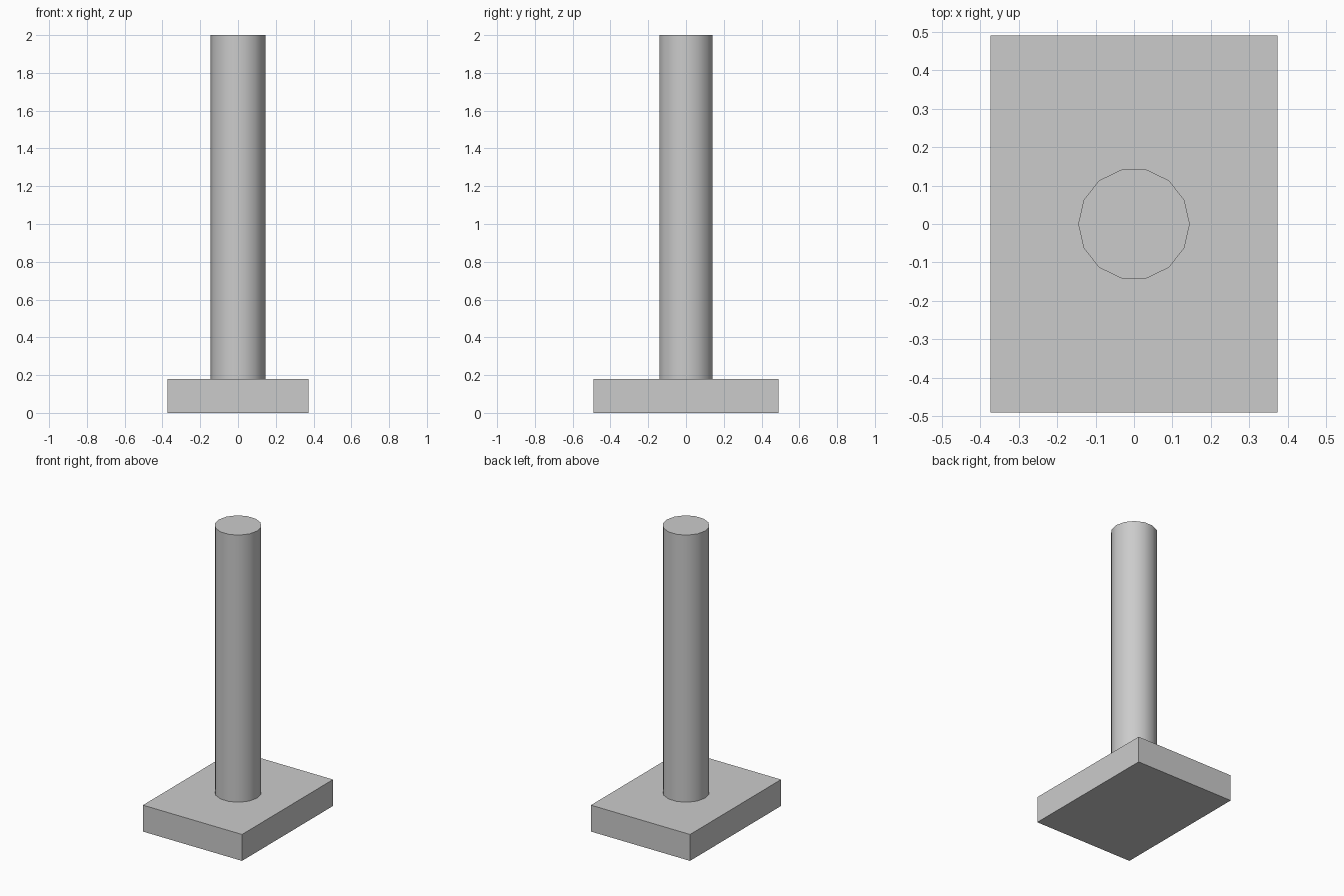
import bpy
import math

cube = bpy.data.objects.get("Cube")
if cube:
    bpy.data.objects.remove(cube, do_unlink=True)

BASE_SIZE = (0.747, 0.98, 0.18)
POST_RADIUS = 0.145
TOP = 2.0

grey = bpy.data.materials.new("plain grey")
grey.use_nodes = True
grey.diffuse_color = (0.6, 0.6, 0.6, 1)
grey.node_tree.nodes["Principled BSDF"].inputs["Base Color"].default_value = grey.diffuse_color


def finish(name):
    """Name the new part, apply its transform and colour it."""
    part = bpy.context.object
    part.name = part.data.name = name
    bpy.ops.object.transform_apply(location=True, rotation=True, scale=True)
    part.data.materials.append(grey)
    return part


# Flat rectangular base
bpy.ops.mesh.primitive_cube_add(size=1, location=(0, 0, BASE_SIZE[2] / 2))
bpy.context.object.scale = BASE_SIZE
finish("base")

# Upright post with fourteen smooth-shaded sides, corners on the x axis
height = TOP - BASE_SIZE[2]
bpy.ops.mesh.primitive_cylinder_add(
    vertices=14, radius=POST_RADIUS, depth=height,
    location=(0, 0, BASE_SIZE[2] + height / 2), rotation=(0, 0, math.pi / 2))
finish("post")
bpy.ops.object.shade_smooth_by_angle(angle=math.radians(40))
